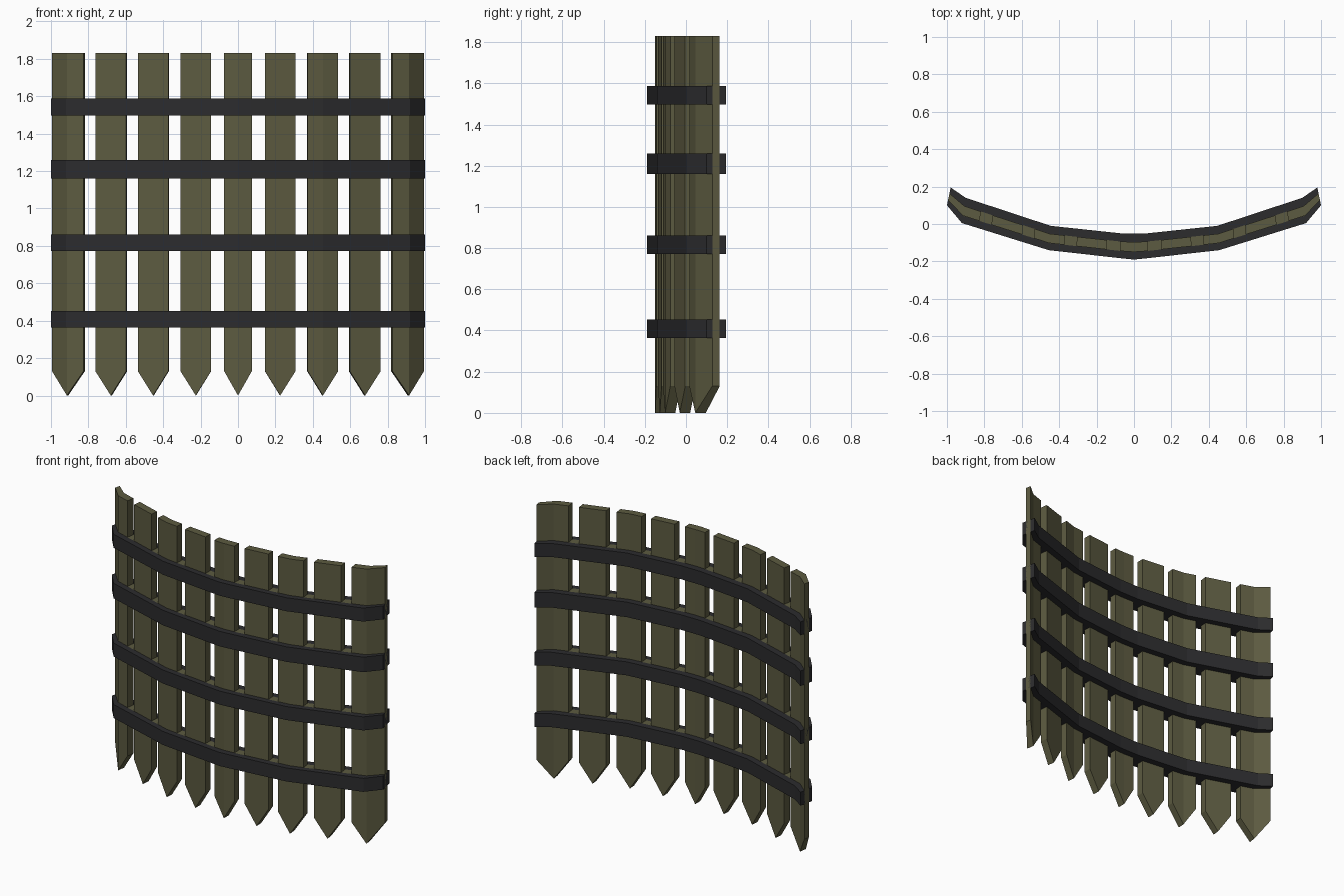
import bpy
import bmesh

if "Cube" in bpy.data.objects:
    bpy.data.objects.remove(bpy.data.objects["Cube"])

# Plan curve: u along half the fence -> (front x, front y, back x, back y)
NODES = [(0.0, (0.0, -0.19, 0.0, -0.05)),
         (0.07, (0.07, -0.183, 0.07, -0.05)),
         (0.45, (0.455, -0.14, 0.445, -0.01)),
         (0.91, (0.92, 0.005, 0.90, 0.14)),
         (1.0, (1.0, 0.10, 0.98, 0.195))]
KINKS = sorted({s * n[0] for n in NODES for s in (-1, 1)})


def plan(u, v):
    """Point on the curved wall: u across, v from front (0) to back (1)."""
    a, s = abs(u), (-1 if u < 0 else 1)
    for (u0, p), (u1, q) in zip(NODES, NODES[1:]):
        if a <= u1 + 1e-6:
            t = (a - u0) / (u1 - u0)
            fx, fy, bx, by = [i + (j - i) * t for i, j in zip(p, q)]
            return s * (fx + (bx - fx) * v), fy + (by - fy) * v


def material(name, rgb):
    m = bpy.data.materials.new(name)
    m.diffuse_color = (*rgb, 1)
    m.use_nodes = True
    m.node_tree.nodes["Principled BSDF"].inputs["Base Color"].default_value = m.diffuse_color
    return m


wood = material("olive_wood", (0.108, 0.104, 0.052))
iron = material("dark_iron", (0.025, 0.025, 0.027))


def curved_slab(name, us, vs, bottom, top, mats, wood_top=False):
    """Slab following the curve; bottom(u) and top give its heights."""
    bm = bmesh.new()
    rings = []
    for u in us:
        low = [bm.verts.new((*plan(u, v), bottom(u))) for v in vs]
        high = [bm.verts.new((*plan(u, v), top)) for v in reversed(vs)]
        rings.append(low + high)
    n = 2 * len(vs)
    for a, b in zip(rings, rings[1:]):
        for i in range(n):
            j = (i + 1) % n
            f = bm.faces.new((a[i], a[j], b[j], b[i]))
            # middle strip of the top is wood
            if wood_top and i == n - len(vs) + 1:
                f.material_index = 1
    bm.faces.new(rings[0])
    bm.faces.new(rings[-1])
    bmesh.ops.recalc_face_normals(bm, faces=bm.faces)
    me = bpy.data.meshes.new(name)
    bm.to_mesh(me)
    bm.free()
    for m in mats:
        me.materials.append(m)
    ob = bpy.data.objects.new(name, me)
    bpy.context.collection.objects.link(ob)


SLAT_V = [0.29, 0.67]

# Vertical pointed slats
for i in range(-4, 5):
    c = (0, 0.225, 0.452, 0.677, 0.911)[abs(i)] * (-1 if i < 0 else 1)
    half = (0.074, 0.081, 0.081, 0.082, 0.089)[abs(i)]
    us = {c - half, c, c + half}
    us |= {k for k in KINKS if abs(k - c) < half - 0.003 and abs(k - c) > 0.003}
    curved_slab(f"slat_{i + 5}", sorted(us), SLAT_V,
                lambda u: 0.13 * abs(u - c) / half, 1.83, [wood])

# Horizontal bands wrapping the slats
for i, (z0, z1) in enumerate([(0.363, 0.453), (0.772, 0.862),
                              (1.16, 1.26), (1.497, 1.587)]):
    curved_slab(f"band_{i + 1}", KINKS, [0, *SLAT_V, 1],
                lambda u: z0, z1, [iron, wood], wood_top=True)
